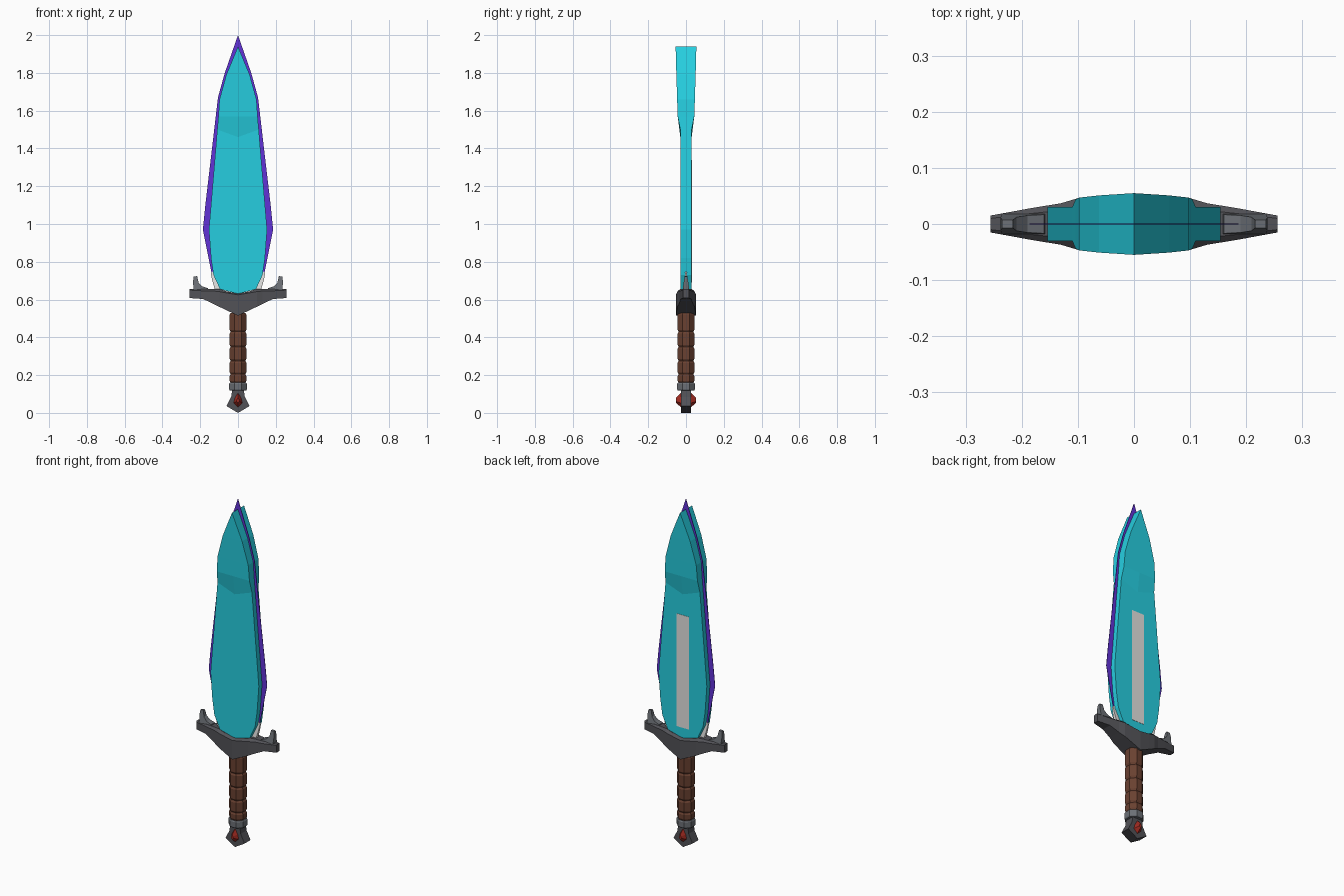
import bpy, bmesh, math

if "Cube" in bpy.data.objects:
    bpy.data.objects.remove(bpy.data.objects["Cube"])


def material(name, srgb):
    m = bpy.data.materials.new(name)
    lin = [((c / 255 + 0.055) / 1.055) ** 2.4 if c > 10 else c / 255 / 12.92 for c in srgb]
    m.diffuse_color = (*lin, 1)
    m.use_nodes = True
    m.node_tree.nodes["Principled BSDF"].inputs["Base Color"].default_value = m.diffuse_color
    return m


CYAN = material("cyan_blade", (38, 206, 224))
PURPLE = material("purple_edge", (97, 50, 214))
SILVER = material("pale_grey", (226, 226, 224))
IRON = material("dark_iron", (82, 82, 87))
STEEL = material("mid_steel", (108, 112, 118))
LEATHER = material("brown_leather", (106, 65, 49))
RED = material("red_gem", (160, 42, 32))


def loft(name, rings, mat):
    """Skin a list of equal-length point rings and cap both ends."""
    bm = bmesh.new()
    vs = [[bm.verts.new(p) for p in r] for r in rings]
    n = len(rings[0])
    for a, b in zip(vs, vs[1:]):
        for i in range(n):
            j = (i + 1) % n
            bm.faces.new((a[i], a[j], b[j], b[i]))
    bm.faces.new(vs[0])
    bm.faces.new(vs[-1])
    bmesh.ops.remove_doubles(bm, verts=bm.verts, dist=1e-5)
    bmesh.ops.recalc_face_normals(bm, faces=bm.faces)
    me = bpy.data.meshes.new(name)
    bm.to_mesh(me)
    bm.free()
    me.materials.append(mat)
    ob = bpy.data.objects.new(name, me)
    bpy.context.collection.objects.link(ob)
    return ob


def slab(name, rows, mat):
    """Symmetric flat bar; each row is half width, edge z, middle z, half depth."""
    return loft(name, [[(-x, -y, ze), (0, -y, zm), (x, -y, ze),
                        (x, y, ze), (0, y, zm), (-x, y, ze)] for x, ze, zm, y in rows], mat)


def plate(name, outline, half, mat, side=1):
    """Front-view outline given depth; half(z) is the half thickness."""
    return loft(name, [[(side * x, s * half(z), z) for x, z in outline] for s in (-1, 1)], mat)


def octagons(name, levels, mat):
    k = 1 / math.cos(math.pi / 8)
    loft(name, [[(r * k * math.cos((i + .5) * math.pi / 4),
                  r * k * math.sin((i + .5) * math.pi / 4), z) for i in range(8)]
                for z, r in levels], mat)


# Blade body, thicker towards the point
slab("blade", [(.095, .655, .63, .03), (.13, .73, .73, .03), (.143, .82, .82, .03),
               (.154, .97, .97, .03), (.110, 1.50, 1.46, .03), (.104, 1.57, 1.57, .044),
               (.098, 1.66, 1.66, .047), (.062, 1.79, 1.79, .051), (0, 1.94, 1.94, .055)], CYAN)

# Thin cutting edge around the blade
half_edge = [(.10, .68), (.14, .74), (.186, .97), (.174, 1.09), (.106, 1.67), (.07, 1.80)]
plate("cutting_edge", half_edge + [(0, 2.0)] + [(-x, z) for x, z in half_edge[::-1]],
      lambda z: .001, PURPLE)

# Pale strip on the back of the blade
loft("back_strip", [[(-.04, y, .69), (.04, y, .69), (.04, y, 1.34), (-.04, y, 1.34)]
                    for y in (.028, .0315)], SILVER)

# Cross guard, tapering outwards: x, half depth, bottom, shoulder, top
half_guard = [(0, .053, .515, .625, .632), (.06, .049, .543, .635, .643),
              (.10, .046, .562, .642, .657), (.13, .037, .577, .645, .656),
              (.185, .028, .603, .646, .655), (.256, .015, .608, .650, .655)]
sections = [(-x, *r) for x, *r in half_guard[:0:-1]] + half_guard
loft("cross_guard", [[(x, -y, b), (x, y, b), (x, y, s), (x, y * .66, t), (x, -y * .66, t),
                      (x, -y, s)] for x, y, b, s, t in sections], IRON)

for side, label in ((-1, "left"), (1, "right")):
    # Curved horn on the guard
    plate(label + "_horn", [(.155, .645), (.235, .645), (.238, .695), (.235, .722), (.216, .724),
                            (.209, .69), (.19, .67), (.16, .66)],
          lambda z: .019 - .012 * (z - .645) / .08, STEEL, side)
    # Pale fin at the blade root
    plate(label + "_root_fin", [(.08, .645), (.12, .645), (.136, .70), (.144, .74), (.12, .76)],
          lambda z: .011 - .008 * (z - .645) / .115, SILVER, side)

# Wrapped grip
octagons("grip_core", [(.15, .037), (.53, .037)], LEATHER)
bands = [.16, .205, .275, .35, .43, .53]
for i, (a, b) in enumerate(zip(bands, bands[1:])):
    octagons(f"grip_wrap_{i + 1}", [(a, .039), (a + .01, .044), (b - .01, .044), (b, .039)], LEATHER)
octagons("collar", [(.118, .043), (.124, .047), (.154, .047), (.16, .043)], STEEL)

# Pommel with a faceted gem showing front and back
slab("pommel", [(.061, .036, 0, .027), (.036, .085, .085, .027), (.03, .125, .125, .027)], IRON)
gem = [(0, -.036), (.023, -.014), (.017, .012), (0, .04), (-.017, .012), (-.023, -.014)]
loft("pommel_gem", [[(x * k, y, .066 + z * k) for x, z in gem]
                    for y, k in ((-.053, .35), (-.027, 1), (.027, 1), (.053, .35))], RED)
